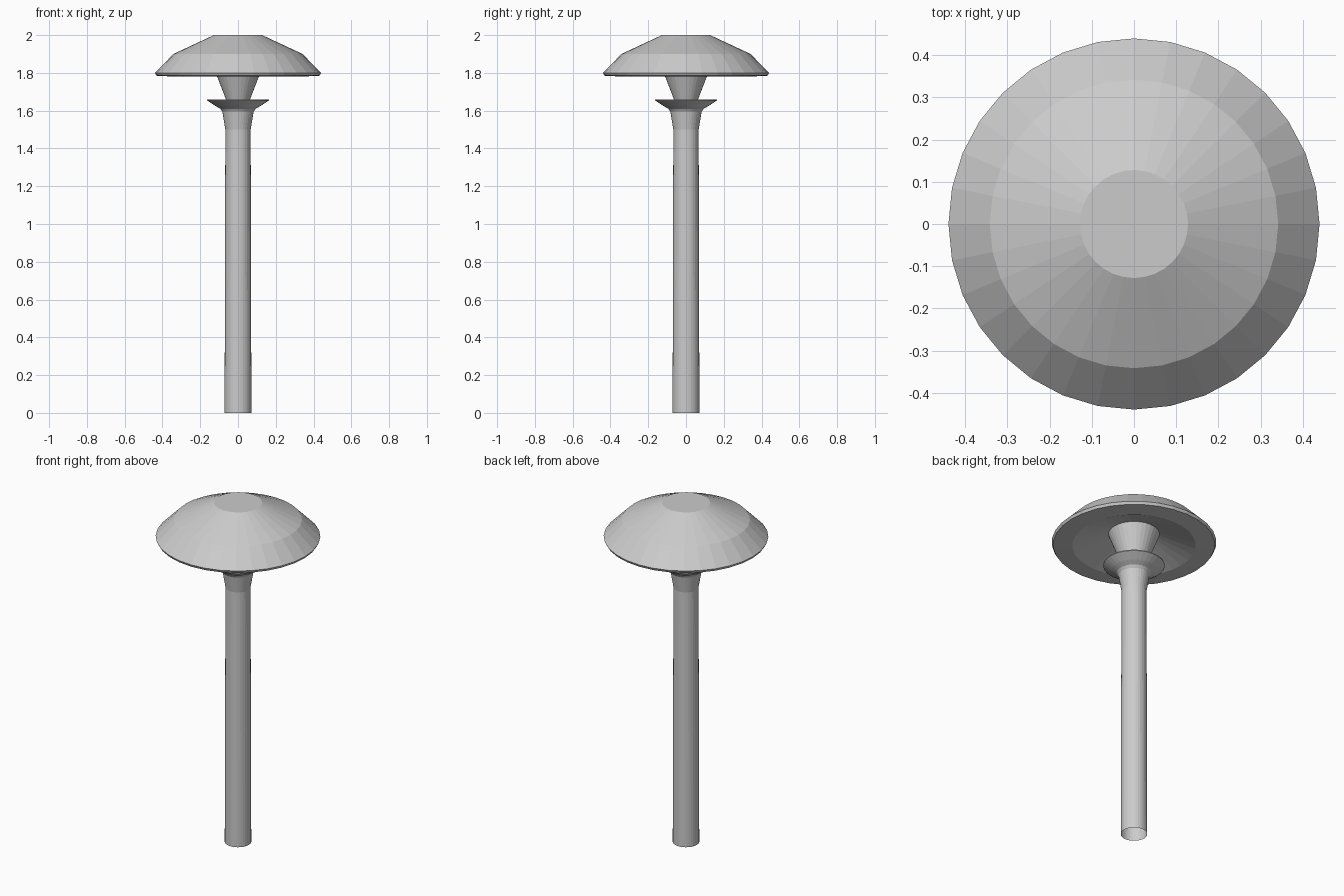
import bpy, bmesh, math

if "Cube" in bpy.data.objects:
    bpy.data.objects.remove(bpy.data.objects["Cube"])

SIDES = 32


def lathe(name, profile):
    """Revolve (radius, z) points around z; a radius of 0 becomes a centre cap."""
    bm = bmesh.new()
    rings = []
    for r, z in profile:
        if r == 0:
            rings.append(None)
            continue
        rings.append([bm.verts.new((r * math.cos(2 * math.pi * i / SIDES),
                                    r * math.sin(2 * math.pi * i / SIDES), z))
                      for i in range(SIDES)])
    for k in range(len(rings) - 1):
        a, b = rings[k], rings[k + 1]
        if a is None:
            bm.faces.new(b[::-1])
        elif b is None:
            bm.faces.new(a)
        else:
            for i in range(SIDES):
                j = (i + 1) % SIDES
                bm.faces.new((a[i], a[j], b[j], b[i]))
    mesh = bpy.data.meshes.new(name)
    bm.to_mesh(mesh)
    bm.free()
    obj = bpy.data.objects.new(name, mesh)
    bpy.context.collection.objects.link(obj)
    return obj


# Slightly tapered post, open at the bottom, flaring into the collar dish
lathe("post", [(0.071, 0), (0.067, 1.5), (0.083, 1.595), (0.093, 1.61),
               (0.12, 1.625), (0.164, 1.655), (0.164, 1.66), (0.064, 1.66)])

# Inverted cone lamp body between dish and shade
lathe("lamp_cone", [(0.064, 1.66), (0.137, 1.85)])

# Faceted shade: recessed underside, flat rim, two sloped bands and flat top
lathe("shade", [(0.137, 1.85), (0.33, 1.78), (0.432, 1.785), (0.44, 1.80),
                (0.342, 1.90), (0.128, 2.0), (0, 2.0)])
